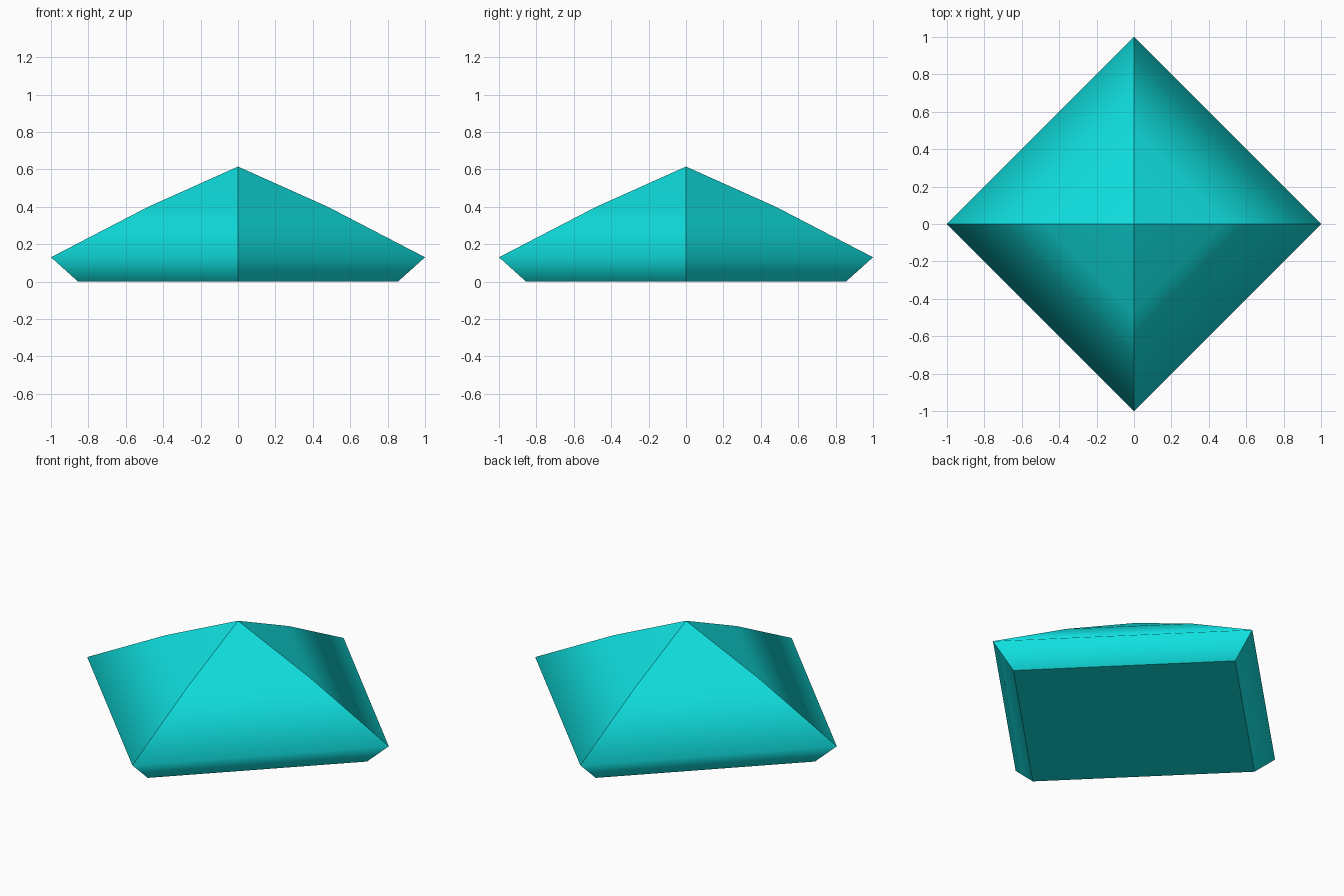
import bpy
import bmesh
from math import cos, sin, pi

cube = bpy.data.objects.get("Cube")
if cube:
    bpy.data.objects.remove(cube, do_unlink=True)


def make_material(name, rgb):
    mat = bpy.data.materials.new(name)
    mat.use_nodes = True
    color = (*rgb, 1.0)
    mat.diffuse_color = color
    mat.node_tree.nodes["Principled BSDF"].inputs["Base Color"].default_value = color
    return mat


# Corner profile from the base up: radius, height
PROFILE = [(0.855, 0.0), (1.0, 0.13), (0.48, 0.40)]
APEX_HEIGHT = 0.615
SIDES = 4

bm = bmesh.new()
rings = [[bm.verts.new((r * cos(2 * pi * i / SIDES), r * sin(2 * pi * i / SIDES), z))
          for i in range(SIDES)] for r, z in PROFILE]
apex = bm.verts.new((0, 0, APEX_HEIGHT))

# Flat underside
base = bm.faces.new(reversed(rings[0]))

# Each side: undercut, lower slope, upper slope
for i in range(SIDES):
    j = (i + 1) % SIDES
    for low, high in zip(rings, rings[1:]):
        bm.faces.new((low[i], low[j], high[j], high[i]))
    bm.faces.new((rings[-1][i], rings[-1][j], apex))

# Sides are smooth from base to apex; ridges and base outline stay sharp
for face in bm.faces:
    face.smooth = True
level_edges = {bm.edges.get((ring[i], ring[(i + 1) % SIDES]))
               for ring in rings[1:] for i in range(SIDES)}
for edge in bm.edges:
    edge.smooth = edge in level_edges

mesh = bpy.data.meshes.new("faceted_gem")
bm.to_mesh(mesh)
bm.free()
mesh.materials.append(make_material("turquoise", (0.005, 0.73, 0.73)))
gem = bpy.data.objects.new("faceted_gem", mesh)
bpy.context.collection.objects.link(gem)
